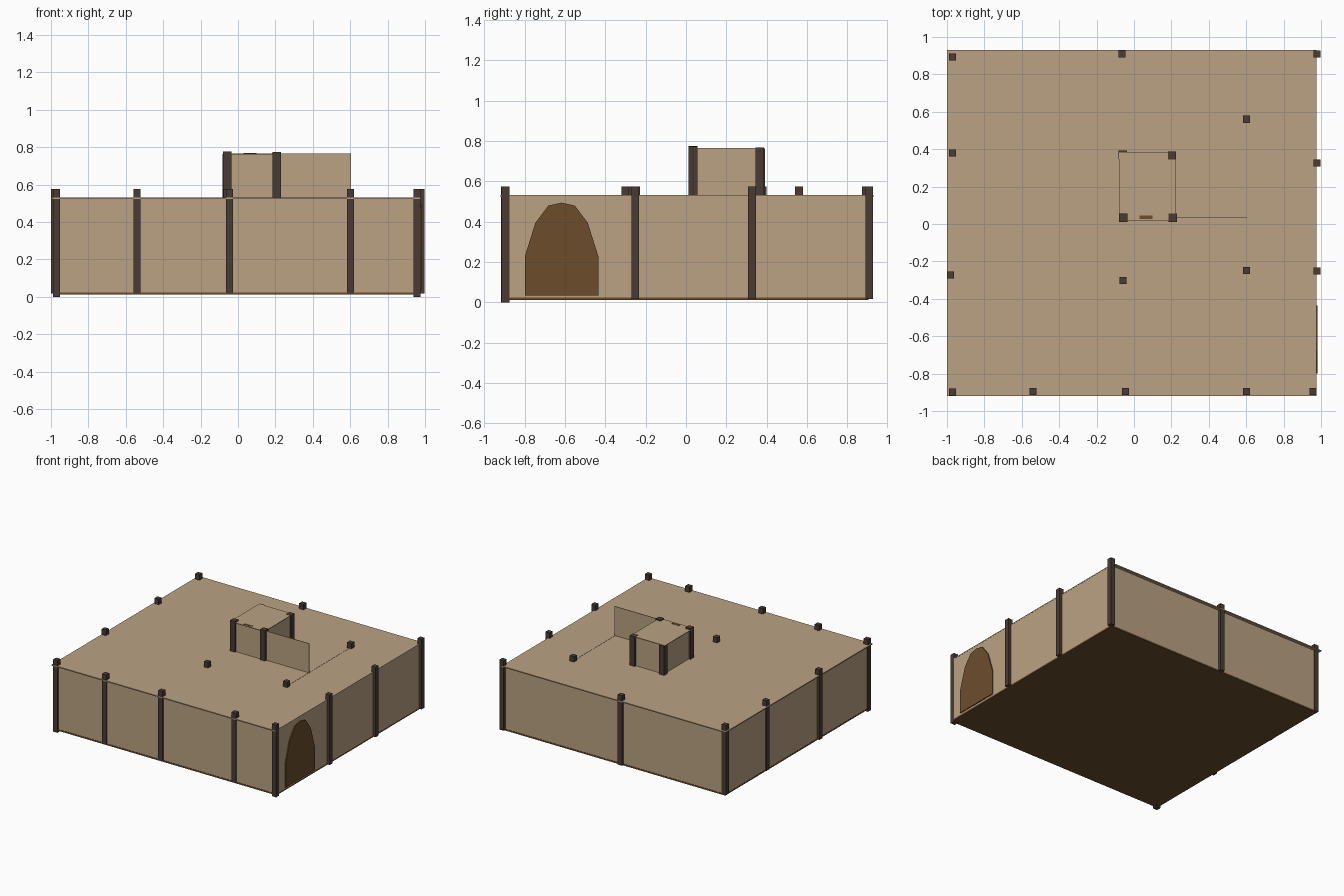
import bpy, bmesh, math

if "Cube" in bpy.data.objects:
    bpy.data.objects.remove(bpy.data.objects["Cube"])


def material(name, rgb):
    m = bpy.data.materials.new(name)
    lin = [(c / 255 / 12.92) if c < 10 else ((c / 255 + 0.055) / 1.055) ** 2.4 for c in rgb]
    m.diffuse_color = (*lin, 1)
    m.use_nodes = True
    m.node_tree.nodes["Principled BSDF"].inputs["Base Color"].default_value = m.diffuse_color
    return m


CLAY = material("tan clay", (186, 162, 131))
TIMBER = material("dark timber", (74, 60, 52))
BROWN = material("brown wood", (108, 77, 44))


def finish(name, bm, mat):
    bmesh.ops.recalc_face_normals(bm, faces=bm.faces)
    me = bpy.data.meshes.new(name)
    bm.to_mesh(me)
    bm.free()
    me.materials.append(mat)
    ob = bpy.data.objects.new(name, me)
    bpy.context.collection.objects.link(ob)
    return ob


def box(name, x, y, z, mat):
    """Box from (min, max) ranges on each axis."""
    bm = bmesh.new()
    bmesh.ops.create_cube(bm, size=1)
    for v in bm.verts:
        v.co = [(r[0] + r[1]) / 2 + c * (r[1] - r[0]) for r, c in zip((x, y, z), v.co)]
    return finish(name, bm, mat)


def post(name, x, y, z0, z1, w=0.038):
    h = w / 2
    return box(name, (x - h, x + h), (y - h, y + h), (z0, z1), TIMBER)


# Main building: floor, overhanging flat roof and four thin walls
box("floor", (-0.98, 0.974), (-0.906, 0.906), (0.012, 0.024), BROWN)
box("roof", (-1.0, 0.975), (-0.92, 0.93), (0.524, 0.532), CLAY)
Z = (0.018, 0.528)
box("front_wall", (-0.975, 0.972), (-0.904, -0.894), Z, CLAY)
box("back_wall", (-0.975, 0.972), (0.894, 0.904), Z, CLAY)
box("left_wall", (-0.979, -0.969), (-0.9, 0.9), Z, CLAY)
box("right_wall", (0.964, 0.974), (-0.9, 0.9), Z, CLAY)

# Inner walls, one just showing through the roof
box("inner_wall_right", (0.599, 0.604), (-0.25, 0.56), (0.018, 0.5335), CLAY)
box("inner_wall_front", (-0.06, 0.6), (-0.275, -0.27), Z, CLAY)

# Timber posts around the outside and rising through the roof
outer = [(-0.97, -0.898, 0), (0.957, -0.895, 0),
         (-0.54, -0.895, 0.018), (-0.045, -0.895, 0.018), (0.602, -0.895, 0.018),
         (-0.981, -0.272, 0.018), (-0.971, 0.38, 0.018), (-0.97, 0.892, 0.018),
         (-0.064, 0.908, 0.018), (0.978, 0.908, 0.018),
         (0.979, 0.327, 0.018), (0.979, -0.252, 0.018),
         (-0.058, -0.302, 0.018), (0.602, -0.248, 0.018), (0.602, 0.56, 0.018)]
for i, (x, y, z0) in enumerate(outer):
    post(f"post_{i + 1}", x, y, z0, 0.575)

# Small roof room with its own posts
box("roof_room_walls", (-0.065, 0.216), (0.025, 0.372), (0.525, 0.762), CLAY)
box("roof_room_top", (-0.08, 0.222), (0.016, 0.381), (0.761, 0.766), CLAY)
for i, (x, y, z1) in enumerate([(-0.057, 0.034, 0.776), (0.207, 0.034, 0.774),
                                (0.203, 0.366, 0.768), (-0.06, 0.37, 0.763)]):
    post(f"roof_room_post_{i + 1}", x, y, 0.5, z1, 0.044)
box("roof_room_board", (0.03, 0.1), (0.027, 0.045), (0.75, 0.768), BROWN)

# Thin screen wall standing on the roof
box("roof_screen_wall", (0.21, 0.605), (0.031, 0.036), (0.525, 0.765), CLAY)

# Arched door plate on the right side, half outline mirrored about its middle
half = [(0.182, 0.035), (0.182, 0.23), (0.13, 0.395), (0.066, 0.48)]
outline = half + [(0, 0.495)] + [(-a, b) for a, b in reversed(half)]
bm = bmesh.new()
face = bm.faces.new([bm.verts.new((0.973, -0.617 + a, b)) for a, b in outline])
ext = bmesh.ops.extrude_face_region(bm, geom=[face])
bmesh.ops.translate(bm, vec=(0.009, 0, 0),
                    verts=[g for g in ext["geom"] if isinstance(g, bmesh.types.BMVert)])
finish("arched_door", bm, BROWN)
